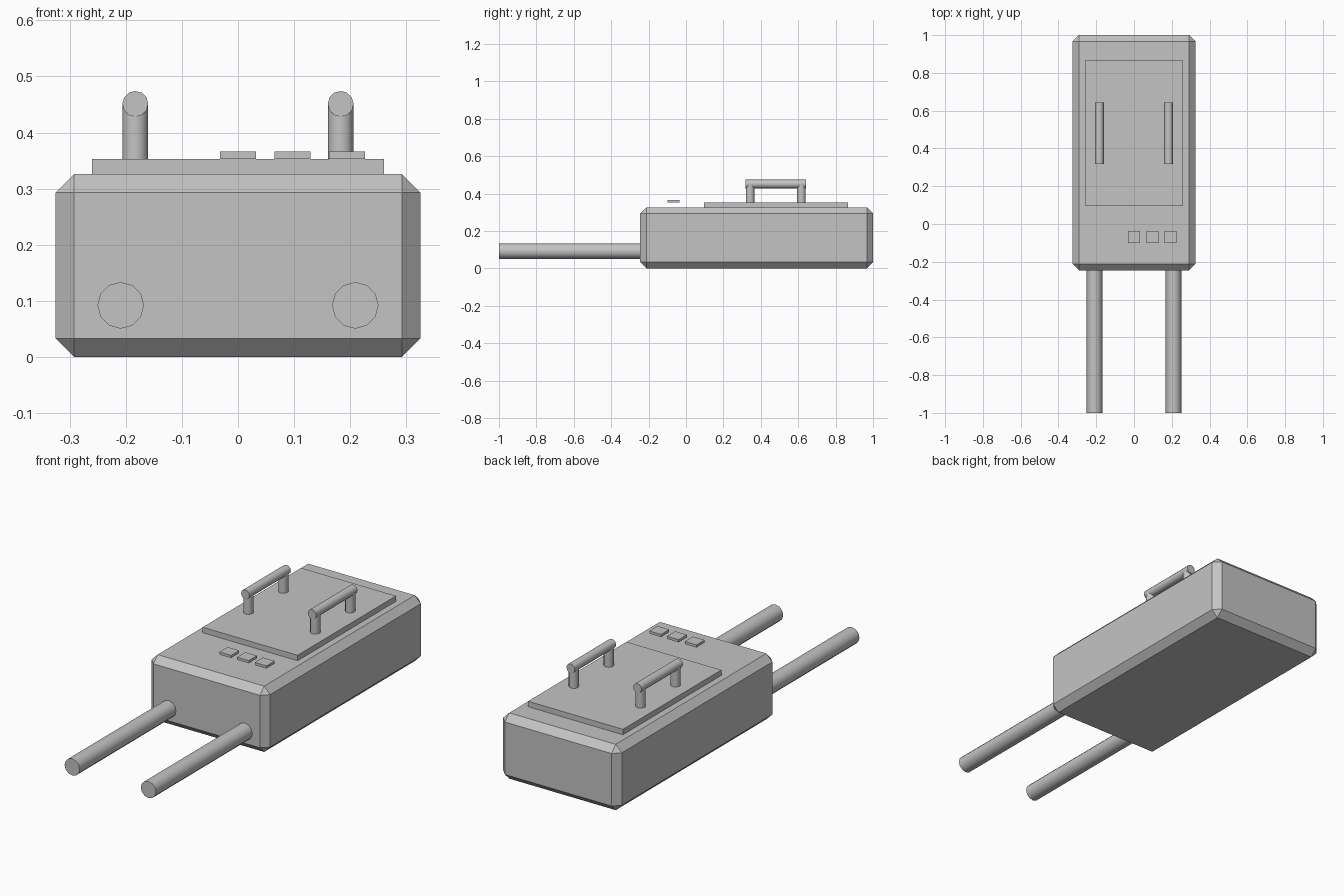
import bpy, bmesh, math
from mathutils import Matrix

if "Cube" in bpy.data.objects:
    bpy.data.objects.remove(bpy.data.objects["Cube"])

grey = bpy.data.materials.new("plain_grey")
grey.diffuse_color = (0.55, 0.55, 0.55, 1)
grey.use_nodes = True
grey.node_tree.nodes["Principled BSDF"].inputs["Base Color"].default_value = grey.diffuse_color


def finish(name, bm, smooth=False):
    bmesh.ops.recalc_face_normals(bm, faces=bm.faces)
    mesh = bpy.data.meshes.new(name)
    bm.to_mesh(mesh)
    bm.free()
    mesh.materials.append(grey)
    ob = bpy.data.objects.new(name, mesh)
    bpy.context.collection.objects.link(ob)
    if smooth:
        bpy.ops.object.select_all(action='DESELECT')
        ob.select_set(True)
        bpy.context.view_layer.objects.active = ob
        bpy.ops.object.shade_smooth_by_angle(angle=math.radians(40))
    return ob


def box(name, x, y, z, chamfer=0):
    """Box from (min, max) ranges, with an optional flat chamfer."""
    bm = bmesh.new()
    bmesh.ops.create_cube(bm, size=1)
    for v in bm.verts:
        for i, (lo, hi) in enumerate((x, y, z)):
            v.co[i] = hi if v.co[i] > 0 else lo
    if chamfer:
        bmesh.ops.bevel(bm, geom=bm.edges[:], offset=chamfer, offset_type='OFFSET',
                        segments=1, affect='EDGES')
    return finish(name, bm)


def rod(name, centre, radius, length, along_y):
    bm = bmesh.new()
    bmesh.ops.create_cone(bm, cap_ends=True, segments=12, radius1=radius,
                          radius2=radius, depth=length)
    if along_y:
        bmesh.ops.rotate(bm, verts=bm.verts, matrix=Matrix.Rotation(math.pi / 2, 3, 'X'))
    bmesh.ops.translate(bm, verts=bm.verts, vec=centre)
    return finish(name, bm, smooth=True)


# Chamfered main body and raised lid
box("body", (-0.325, 0.325), (-0.245, 1.0), (0, 0.326), chamfer=0.033)
box("lid", (-0.26, 0.26), (0.095, 0.865), (0.31, 0.353))

# Three buttons, hovering just over the front of the body
for i in range(3):
    cx = 0.097 * i
    box(f"button_{i + 1}", (cx - 0.032, cx + 0.032), (-0.1, -0.036), (0.353, 0.366))

# Left and right: front prong and lid handle
for side, s in (("left", -1), ("right", 1)):
    rod(f"{side}_prong", (s * 0.209, -0.61, 0.092), 0.0415, 0.78, True)
    rod(f"{side}_handle_bar", (s * 0.183, 0.48, 0.451), 0.023, 0.324, True)
    for end, e in (("front", -1), ("back", 1)):
        rod(f"{side}_handle_{end}_post", (s * 0.183, 0.48 + e * 0.137, 0.398),
            0.023, 0.104, False)
